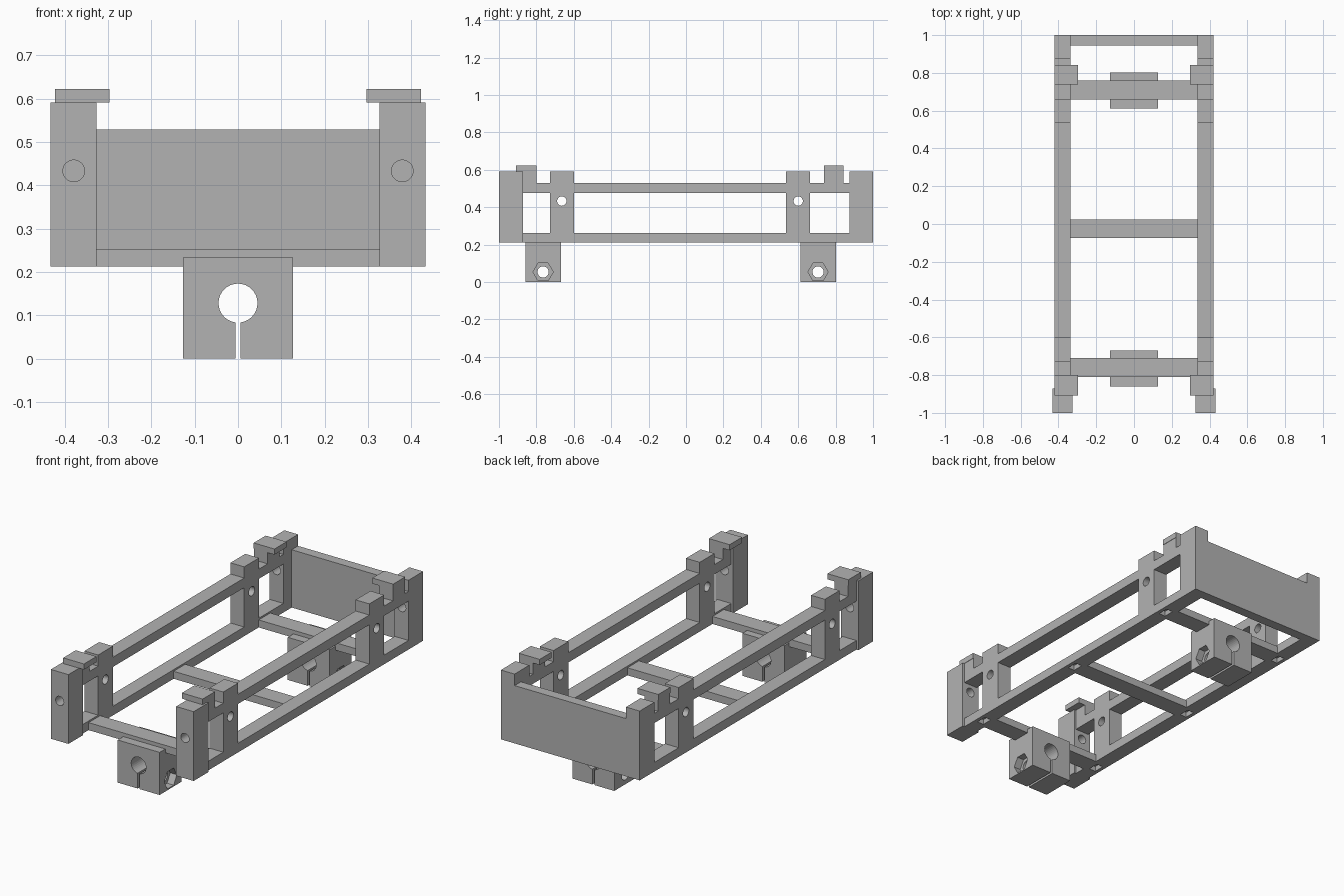
import bpy, bmesh, math
from mathutils import Matrix, Vector

if "Cube" in bpy.data.objects:
    bpy.data.objects.remove(bpy.data.objects["Cube"])

grey = bpy.data.materials.new("plain grey")
grey.use_nodes = True
grey.diffuse_color = (0.45, 0.45, 0.45, 1)
grey.node_tree.nodes["Principled BSDF"].inputs["Base Color"].default_value = grey.diffuse_color


def finish(name, bm):
    bmesh.ops.recalc_face_normals(bm, faces=bm.faces)
    mesh = bpy.data.meshes.new(name)
    bm.to_mesh(mesh)
    bm.free()
    mesh.materials.append(grey)
    obj = bpy.data.objects.new(name, mesh)
    bpy.context.collection.objects.link(obj)
    return obj


def box(name, x, y, z):
    """Box given by its (low, high) range on each axis."""
    bm = bmesh.new()
    bmesh.ops.create_cube(bm, size=1)
    for v in bm.verts:
        v.co = Vector([(a + b) / 2 + c * (b - a) for (a, b), c in zip((x, y, z), v.co)])
    return finish(name, bm)


def rod(centre, axis, radius, length, sides=32):
    """Round or hexagonal cutter along the x or y axis."""
    bm = bmesh.new()
    bmesh.ops.create_cone(bm, cap_ends=True, segments=sides, radius1=radius,
                          radius2=radius, depth=length)
    turn = Matrix.Rotation(math.pi / 2, 4, "Y" if axis == "x" else "X")
    bmesh.ops.transform(bm, matrix=Matrix.Translation(centre) @ turn, verts=bm.verts)
    return finish("cutter", bm)


def extrude_profile(name, points, x):
    """Outline in y and z, thickened along x."""
    bm = bmesh.new()
    face = bm.faces.new([bm.verts.new((x[0], y, z)) for y, z in points])
    out = bmesh.ops.extrude_face_region(bm, geom=[face])
    verts = [g for g in out["geom"] if isinstance(g, bmesh.types.BMVert)]
    bmesh.ops.translate(bm, vec=(x[1] - x[0], 0, 0), verts=verts)
    return finish(name, bm)


def combine(obj, tools, operation="DIFFERENCE"):
    for tool in tools:
        mod = obj.modifiers.new("cut", "BOOLEAN")
        mod.operation, mod.solver, mod.object = operation, "EXACT", tool
    bpy.context.view_layer.update()
    graph = bpy.context.evaluated_depsgraph_get()
    mesh = bpy.data.meshes.new_from_object(obj.evaluated_get(graph))
    obj.modifiers.clear()
    obj.data = mesh
    for tool in tools:
        bpy.data.objects.remove(tool)


def mirror(obj):
    obj.modifiers.new("mirror", "MIRROR").use_mirror_merge = False


BASE, RAIL, TOP, BAR = 0.212, 0.53, 0.591, 0.253
IN, OUT = 0.337, 0.42
HOLE_Z, HOLE_R = 0.433, 0.025
bar_centres = {"front": -0.76, "middle": -0.025, "back": 0.71}

# Side frames: one outline with raised posts, then windows, holes and pockets
outline = [(-0.873, BASE), (1, BASE), (1, TOP), (0.873, TOP), (0.873, RAIL)]
for low, high in ((0.738, 0.842), (0.535, 0.663), (-0.727, -0.6)):
    outline += [(high, RAIL), (high, TOP), (low, TOP), (low, RAIL)]
outline += [(-0.8, RAIL), (-0.8, TOP), (-0.873, TOP)]
side = extrude_profile("side_frames", outline, (IN, OUT))
cutters = [box("cutter", (0.2, 0.6), span, (0.262, 0.477))
           for span in ((-0.9, -0.727), (-0.6, 0.535), (0.663, 0.873))]
cutters += [rod((0.38, y, HOLE_Z), "x", HOLE_R, 0.4) for y in (-0.664, 0.6)]
cutters.append(rod((0.379, 0.9, HOLE_Z), "y", HOLE_R, 0.12))
cutters += [box("cutter", (0.36, 0.4), (y - 0.03, y + 0.03), (0.1, 0.24))
            for y in bar_centres.values()]
combine(side, cutters)
mirror(side)

# Wider front posts
post = box("front_posts", (0.326, 0.432), (-1, -0.872), (BASE, TOP))
combine(post, [rod((0.379, -0.93, HOLE_Z), "y", HOLE_R, 0.4)])
mirror(post)

# Overhanging hook plates
for name, span in (("front", (-0.908, -0.8)), ("back", (0.738, 0.842))):
    mirror(box(name + "_hook_plates", (0.296, 0.422), span, (TOP, 0.622)))

# Back wall
box("back_wall", (-IN, IN), (0.945, 1), (BASE, 0.528))

# Cross bars
for name, y in bar_centres.items():
    box(name + "_cross_bar", (-IN, IN), (y - 0.05, y + 0.05), (BASE, BAR))

# Split clamp blocks with a rod bore, clamping slot, bolt hole and nut recess
for name in ("front", "back"):
    y = bar_centres[name] - 0.004
    clamp = box(name + "_clamp", (-0.127, 0.127), (y - 0.095, y + 0.095), (0, 0.233))
    combine(clamp, [
        rod((0, y, 0.128), "y", 0.045, 0.4),
        box("cutter", (-0.006, 0.006), (y - 0.2, y + 0.2), (-0.1, 0.11)),
        rod((0, y, 0.054), "x", 0.03, 0.4),
        rod((0.127, y, 0.054), "x", 0.054, 0.08, 6),
        box("cutter", (-0.3, 0.3), (bar_centres[name] - 0.05, bar_centres[name] + 0.05),
            (BASE, 0.3)),
    ])
